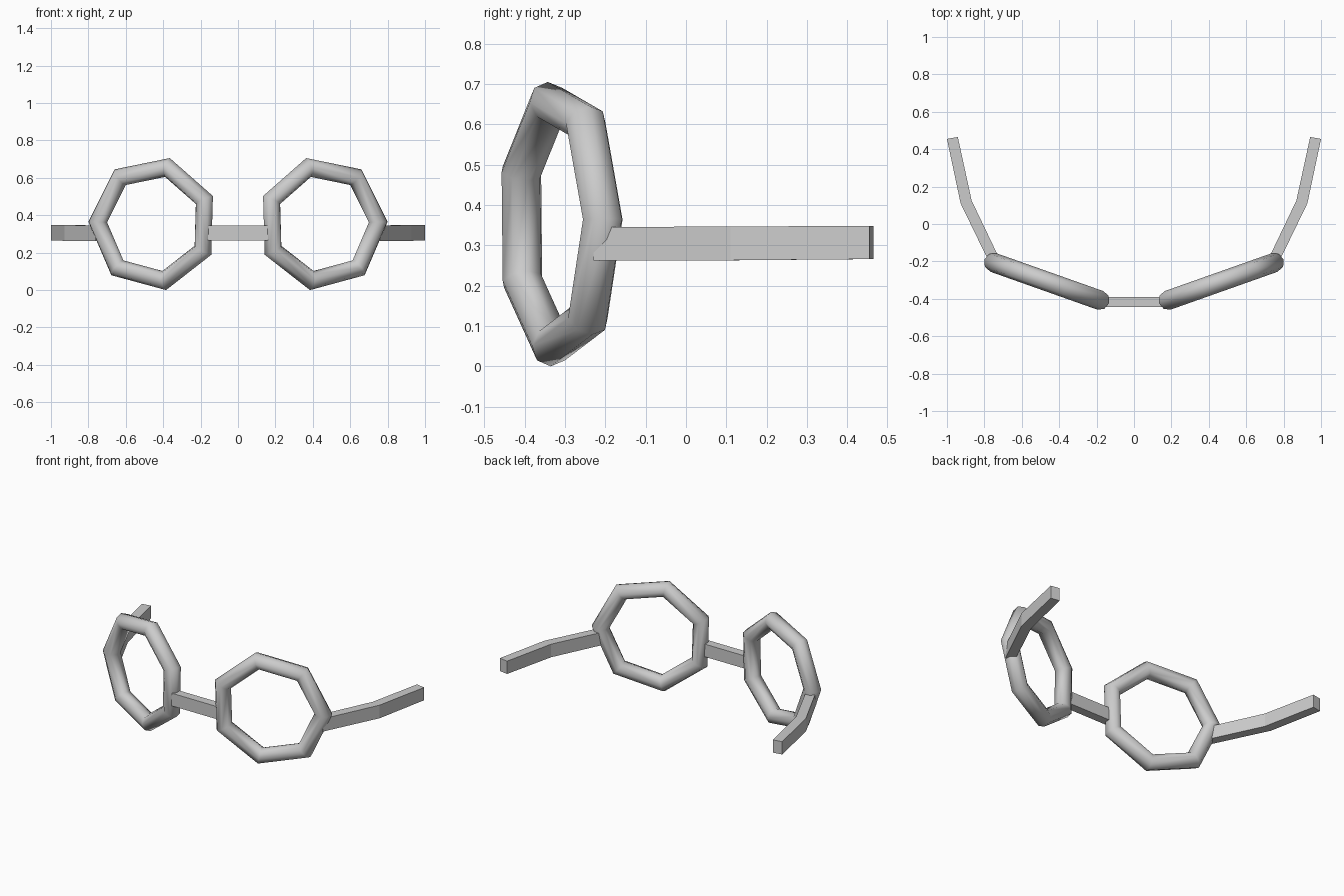
import bpy
from math import sin, cos, radians, tau
from mathutils import Matrix, Vector

if "Cube" in bpy.data.objects:
    bpy.data.objects.remove(bpy.data.objects["Cube"])


def make_object(name, verts, faces, smooth=False):
    mesh = bpy.data.meshes.new(name)
    mesh.from_pydata(verts, [], faces)
    mesh.update()
    mesh.polygons.foreach_set("use_smooth", [smooth] * len(mesh.polygons))
    obj = bpy.data.objects.new(name, mesh)
    bpy.context.collection.objects.link(obj)
    return obj


def mirror_x(obj):
    obj.modifiers.new("Mirror", 'MIRROR').use_axis[0] = True


# Seven-sided lens rims with an eight-sided tube, angled back at the sides
SEGS, TUBE = 7, 8
RADIUS, TUBE_R = 0.31, 0.052
turn = Matrix.Rotation(radians(19.5), 3, 'Z')
verts, faces = [], []
for i in range(SEGS):
    a = tau * i / SEGS + radians(1.7)
    for j in range(TUBE):
        b = tau * j / TUBE
        r = RADIUS + TUBE_R * cos(b)
        p = turn @ Vector((1.02 * r * cos(a), TUBE_R * sin(b), r * sin(a)))
        verts.append(p + Vector((0.452, -0.312, 0.355)))
        i2, j2 = (i + 1) % SEGS, (j + 1) % TUBE
        faces.append((i * TUBE + j, i * TUBE + j2, i2 * TUBE + j2, i2 * TUBE + j))
mirror_x(make_object("lens_rim", verts, faces, smooth=True))


def square_bar(name, stations):
    """Bar through cross-sections given as (inner xy, outer xy, z low, z high)."""
    verts, faces = [], []
    for inner, outer, low, high in stations:
        verts += [(*inner, low), (*outer, low), (*outer, high), (*inner, high)]
    for s in range(len(stations) - 1):
        for k in range(4):
            k2 = (k + 1) % 4
            faces.append((s * 4 + k, s * 4 + 4 + k, s * 4 + 4 + k2, s * 4 + k2))
    e = len(verts) - 4
    faces += [(0, 1, 2, 3), (e + 3, e + 2, e + 1, e)]
    return make_object(name, verts, faces)


# Nose bridge
square_bar("nose_bridge", [((x, -0.39), (x, -0.445), 0.264, 0.345)
                           for x in (-0.17, 0.17)])

# Bent temple arms
mirror_x(square_bar("temple_arm", [
    ((0.71, -0.205), (0.762, -0.23), 0.263, 0.345),
    ((0.868, 0.125), (0.927, 0.11), 0.263, 0.347),
    ((0.942, 0.465), (1.0, 0.455), 0.266, 0.348)]))

# Consistent outward normals
import bmesh
for obj in bpy.context.collection.objects:
    bm = bmesh.new()
    bm.from_mesh(obj.data)
    bmesh.ops.recalc_face_normals(bm, faces=bm.faces)
    bm.to_mesh(obj.data)
    bm.free()
